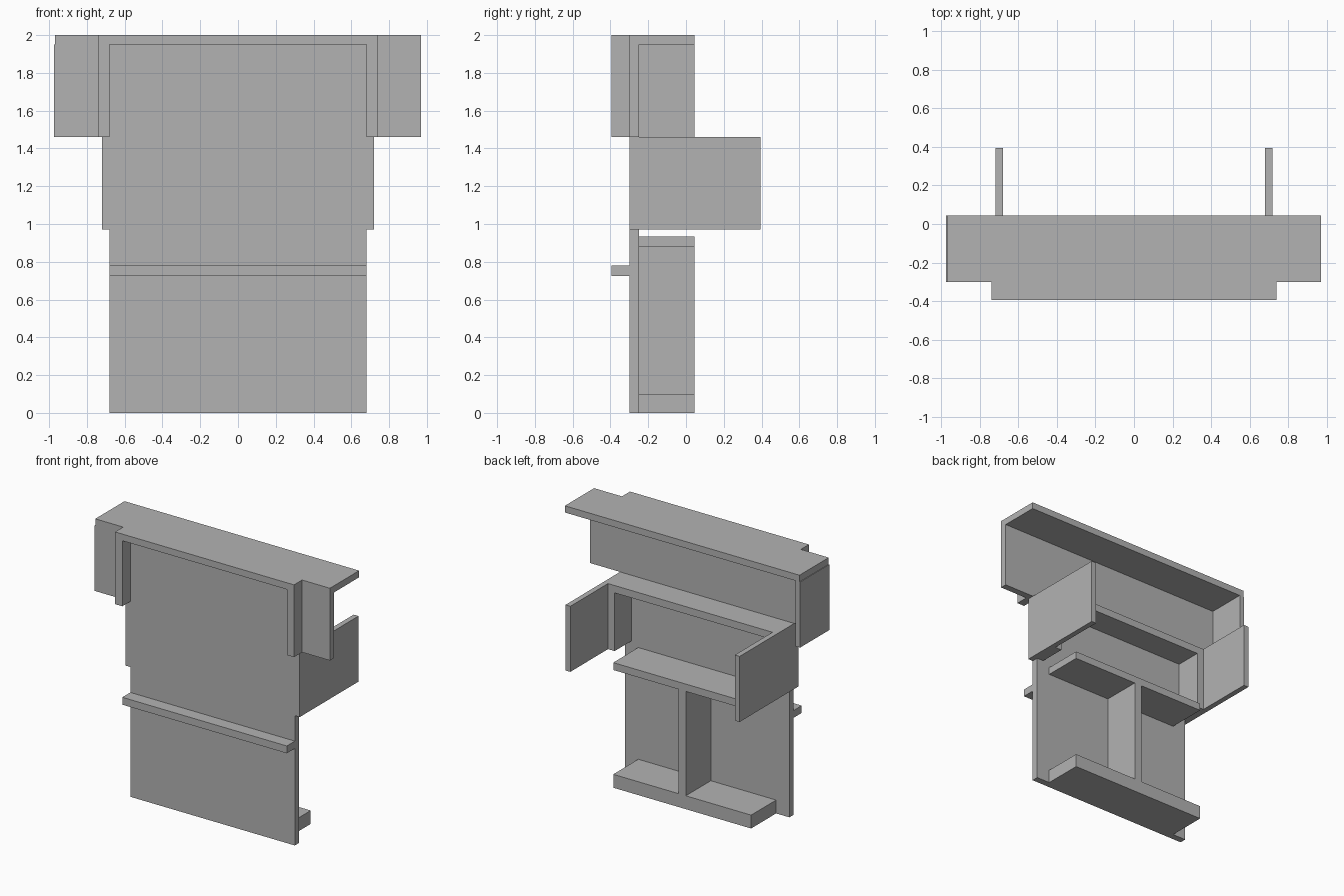
import bpy
import bmesh

cube = bpy.data.objects.get("Cube")
if cube:
    bpy.data.objects.remove(cube, do_unlink=True)

grey = bpy.data.materials.new("plain grey")
colour = (0.45, 0.45, 0.45, 1)
grey.diffuse_color = colour
grey.use_nodes = True
grey.node_tree.nodes["Principled BSDF"].inputs["Base Color"].default_value = colour


def box(name, xs, ys, zs):
    """Axis-aligned board given by its extents along x, y and z."""
    bm = bmesh.new()
    bmesh.ops.create_cube(bm, size=1)
    for v in bm.verts:
        for axis, (low, high) in enumerate((sorted(xs), sorted(ys), sorted(zs))):
            v.co[axis] = high if v.co[axis] > 0 else low
    mesh = bpy.data.meshes.new(name)
    bm.to_mesh(mesh)
    bm.free()
    mesh.materials.append(grey)
    obj = bpy.data.objects.new(name, mesh)
    bpy.context.collection.objects.link(obj)
    return obj


# Shared levels
LIP, FRONT, BACK, DEEP = -0.395, -0.30, -0.25, 0.045
HALF, WING = 0.68, 0.97
TOP, ROOF, HEAD, MID = 2.0, 1.95, 1.46, 0.97

# Main wall and roof
box("main_wall", (-HALF, HALF), (FRONT, BACK), (0, ROOF))
box("roof_slab", (-WING, WING), (FRONT, DEEP), (ROOF, TOP))
box("front_header", (-0.74, 0.74), (LIP, FRONT), (ROOF, TOP))
box("front_ledge", (-HALF, HALF), (LIP, FRONT), (0.725, 0.78))

# Mirrored upright parts
for side, s in (("left", 1), ("right", -1)):
    box(side + "_wing_wall", (s * HALF, s * WING), (FRONT, BACK), (HEAD, ROOF))
    box(side + "_front_post", (s * HALF, s * 0.74), (LIP, FRONT), (HEAD, ROOF))
    box(side + "_side_plate", (s * HALF, s * 0.72), (FRONT, 0.395), (MID, HEAD))
    box(side + "_shelf_leg", (s * 0.625, s * HALF), (BACK, -0.05), (MID, 1.405))

# Single end wall closing one wing
box("right_end_wall", (-0.975, -0.935), (FRONT, DEEP), (HEAD, ROOF))

# Rear shelf between the side plates
box("rear_shelf", (-HALF, HALF), (BACK, -0.05), (1.405, HEAD))

# Lower rear stand
box("stand_top", (-0.57, 0.57), (BACK, DEEP), (0.88, 0.935))
box("stand_web", (-0.03, 0.03), (BACK, DEEP), (0.10, 0.88))
box("stand_base", (-0.57, 0.57), (BACK, DEEP), (0, 0.10))
